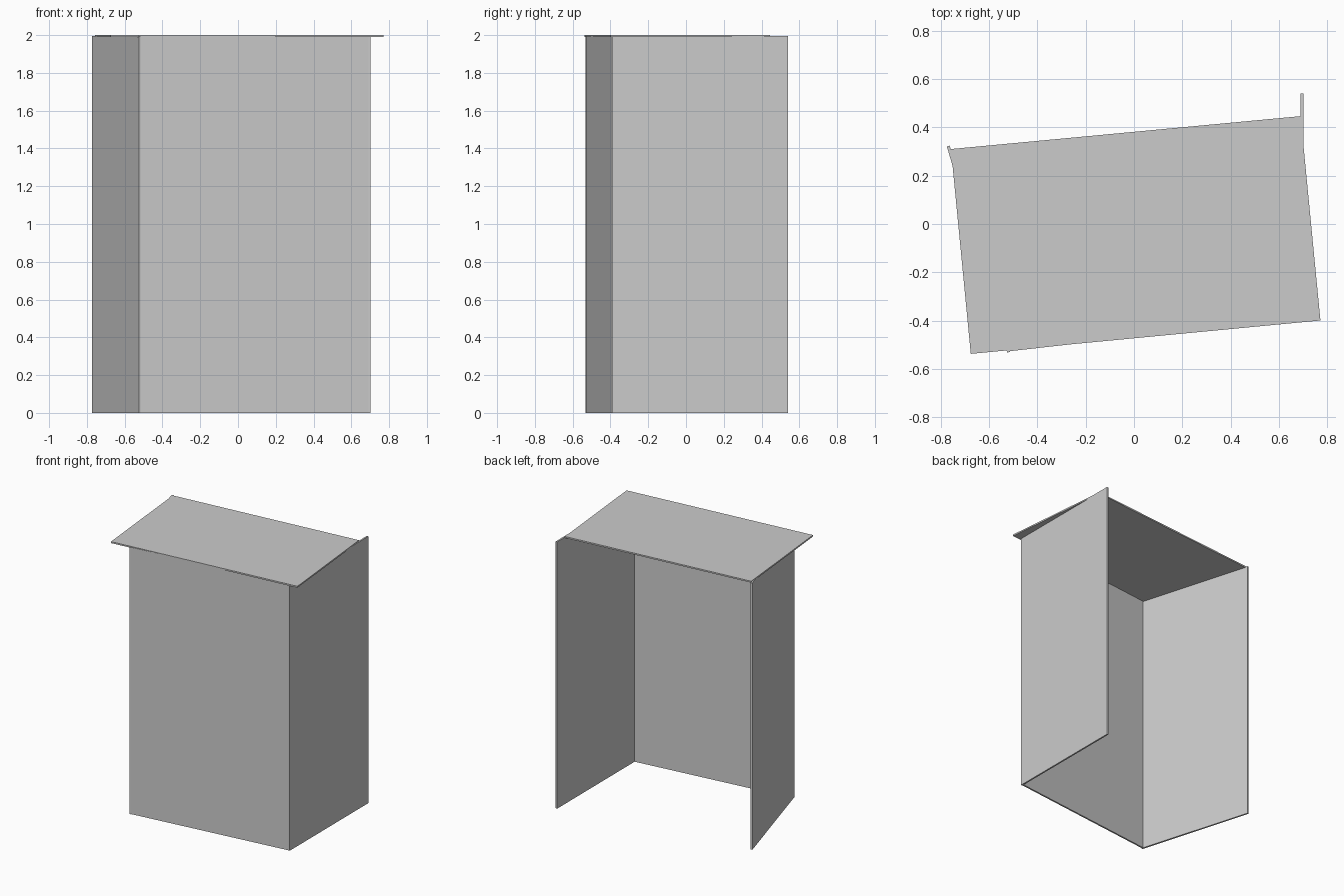
import bpy, bmesh
from mathutils import Vector

if "Cube" in bpy.data.objects:
    bpy.data.objects.remove(bpy.data.objects["Cube"])

T = 0.012  # sheet thickness


def prism(name, pts, z0, z1):
    """Extrude a flat outline between two heights."""
    bm = bmesh.new()
    face = bm.faces.new([bm.verts.new((x, y, z0)) for x, y in pts])
    up = bmesh.ops.extrude_face_region(bm, geom=[face])["geom"]
    bmesh.ops.translate(bm, vec=(0, 0, z1 - z0),
                        verts=[v for v in up if isinstance(v, bmesh.types.BMVert)])
    bmesh.ops.recalc_face_normals(bm, faces=bm.faces)
    me = bpy.data.meshes.new(name)
    bm.to_mesh(me)
    bm.free()
    ob = bpy.data.objects.new(name, me)
    bpy.context.collection.objects.link(ob)
    return ob


def wall(name, a, b):
    """Thin upright panel; a to b is the outer line, thickness goes to its left."""
    a, b = Vector(a), Vector(b)
    d = (b - a).normalized()
    n = Vector((-d.y, d.x)) * T
    return prism(name, [a, b, b + n, a + n], 0, 1.996)


# Three walls, open at the back
wall("left_wall", (-0.774, 0.321), (-0.524, -0.532))
wall("front_wall", (-0.514, -0.526), (0.692, -0.390))
wall("right_wall", (0.702, -0.392), (0.700, 0.540))

# Flat roof sheet, turned slightly against the walls
prism("roof", [(-0.675, -0.537), (0.771, -0.399), (0.689, 0.446), (-0.757, 0.310)],
      1.989, 2.0)
